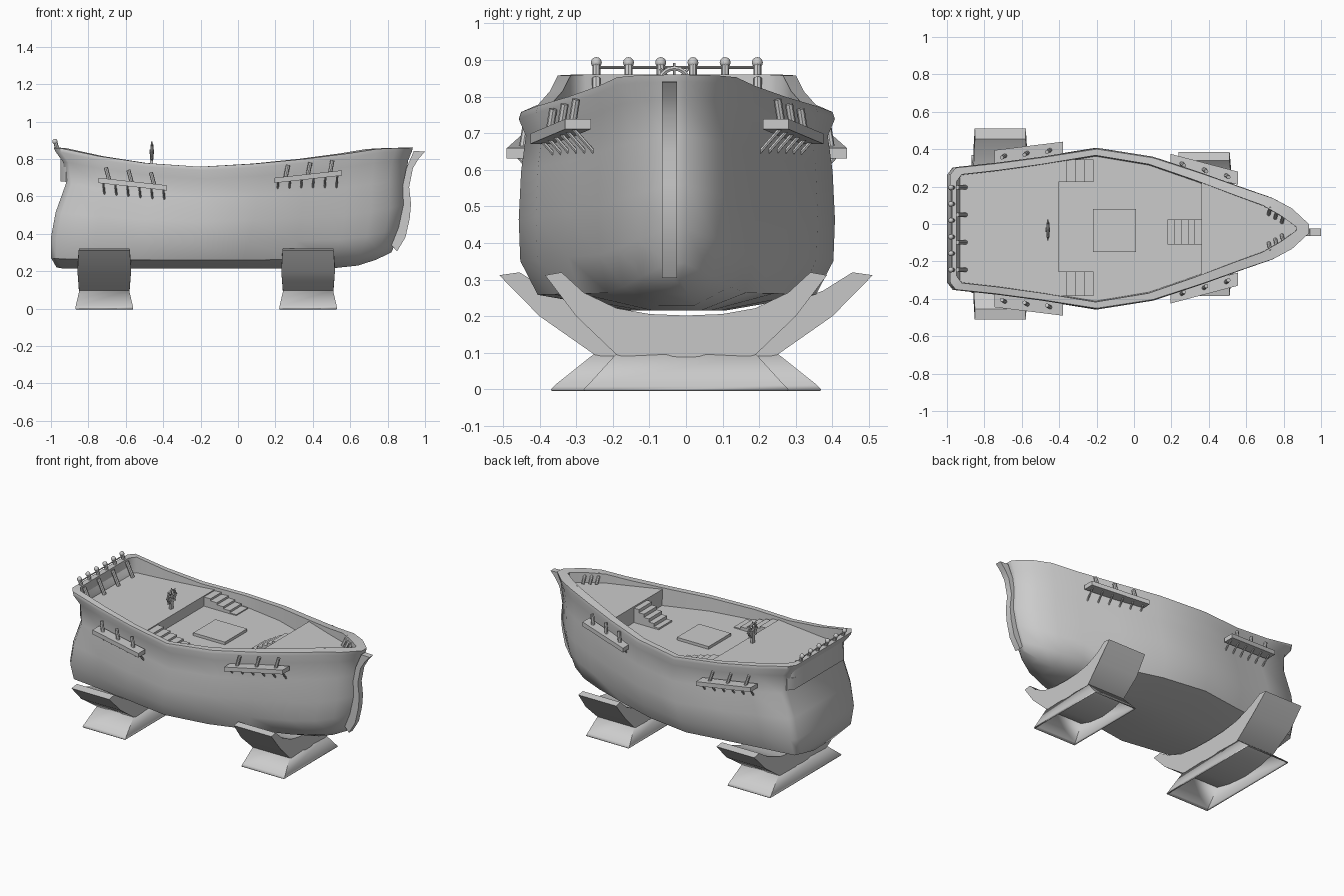
import bpy, bmesh, math
from mathutils import Vector

if "Cube" in bpy.data.objects:
    bpy.data.objects.remove(bpy.data.objects["Cube"])

C = -0.025  # hull centreline in y


def make(name, verts, faces, angle=40):
    me = bpy.data.meshes.new(name)
    me.from_pydata([tuple(v) for v in verts], [], faces)
    bm = bmesh.new()
    bm.from_mesh(me)
    bmesh.ops.recalc_face_normals(bm, faces=bm.faces)
    bm.to_mesh(me)
    bm.free()
    ob = bpy.data.objects.new(name, me)
    bpy.context.collection.objects.link(ob)
    bpy.ops.object.select_all(action='DESELECT')
    ob.select_set(True)
    bpy.context.view_layer.objects.active = ob
    bpy.ops.object.shade_smooth_by_angle(angle=math.radians(angle))
    return ob


def loft(name, rings, angle=40, cap=True, closed=False):
    n = len(rings[0])
    verts = [v for r in rings for v in r]
    faces = []
    last = len(rings) if closed else len(rings) - 1
    for k in range(last):
        a, b = k * n, (k + 1) % len(rings) * n
        faces += [(a + i, a + (i + 1) % n, b + (i + 1) % n, b + i) for i in range(n)]
    if cap and not closed:
        faces += [tuple(range(n)), tuple(range(len(verts) - n, len(verts)))]
    return make(name, verts, faces, angle)


def rod(name, p, q, r, sides=8):
    p, q = Vector(p), Vector(q)
    d = (q - p).normalized()
    u = d.orthogonal().normalized()
    w = d.cross(u)
    ring = [(u * math.cos(2 * math.pi * i / sides) + w * math.sin(2 * math.pi * i / sides)) * r
            for i in range(sides)]
    return loft(name, [[p + o for o in ring], [q + o for o in ring]])


def beam(name, p, q, wy, h):
    p, q = Vector(p), Vector(q)
    offs = [Vector((0, a * wy / 2, b * h / 2)) for a, b in ((-1, -1), (1, -1), (1, 1), (-1, 1))]
    return loft(name, [[p + o for o in offs], [q + o for o in offs]])


def box(name, x0, x1, y0, y1, z0, z1):
    return beam(name, (x0, (y0 + y1) / 2, (z0 + z1) / 2), (x1, (y0 + y1) / 2, (z0 + z1) / 2),
                y1 - y0, z1 - z0)


# Hull stations: position along hull, half width, sheer height, keel height
ST = [(0, .29, .86, .22), (.016, .33, .858, .215), (.124, .352, .815, .215),
      (.254, .385, .778, .215), (.409, .432, .758, .215), (.565, .385, .775, .215),
      (.70, .30, .80, .215), (.824, .215, .83, .215), (.90, .165, .853, .23),
      (.953, .11, .858, .26), (1, .025, .86, .30)]
# Hull levels: height fraction, width factor, stern x, bow x
LV = [(0, .3, -.97, .82), (.08, .88, -1, .84), (.25, .99, -1, .875), (.46, 1, -.975, .90),
      (.70, .985, -.92, .895), (.88, .955, -.935, .91), (.965, 1, -.975, .93), (1, .985, -.985, .935)]
DECK = .69


def ring(fn):
    pts = [fn(*s) for s in ST]
    return [(x, C + w, z) for x, w, z in pts] + [(x, C - w, z) for x, w, z in reversed(pts)]


def inner(u):
    return -.95 + u * (.87 + .95)


rings = [ring(lambda u, w, zt, zb: (xs + u * (xb - xs), w * f, zb + t * (zt - zb))) for t, f, xs, xb in LV]
rings.append(ring(lambda u, w, zt, zb: (inner(u), max(w - .04, .008), zt)))
rings.append(ring(lambda u, w, zt, zb: (inner(u), max(w - .045, .007), DECK)))
n, m = len(ST) * 2, len(ST)
verts = [v for r in rings for v in r]
faces = []
for k in range(len(rings) - 1):
    a, b = k * n, (k + 1) * n
    faces += [(a + i, a + (i + 1) % n, b + (i + 1) % n, b + i) for i in range(n)]
for base in (0, len(verts) - n):  # bottom and main deck
    faces += [(base + i, base + i + 1, base + n - 2 - i, base + n - 1 - i) for i in range(m - 1)]
make("hull", verts, faces, 50)


# Raised decks trimmed to the inner outline
def half(x):
    for s, t in zip(ST, ST[1:]):
        if inner(s[0]) <= x <= inner(t[0]) + 1e-6:
            k = (x - inner(s[0])) / (inner(t[0]) - inner(s[0]))
            return max(s[1] + k * (t[1] - s[1]) - .036, .008)
    return .01


def deck(name, x0, x1, z):
    xs = [x0] + [inner(s[0]) for s in ST if x0 < inner(s[0]) < x1] + [x1]
    out = [(x, C + half(x)) for x in xs] + [(x, C - half(x)) for x in reversed(xs)]
    loft(name, [[(x, y, DECK - .01) for x, y in out], [(x, y, z) for x, y in out]])


deck("aft_deck", -.95, -.405, .757)
deck("fore_deck", .36, .868, .795)
box("hatch", -.22, .01, -.15, .08, DECK - .005, .708)


# Stairs
def stairs(name, x0, x1, y0, y1, ztop, steps=5):
    d = (x1 - x0) / steps
    for i in range(steps):
        z = ztop - (i + .5) * (ztop - DECK) / steps
        a, b = sorted((x0 + i * d, x0 + (i + 1) * d))
        box(f"{name}_{i}", a, b, y0, y1, DECK - .005, z)


stairs("left_stair", -.405, -.17, .225, .345, .757)
stairs("right_stair", -.405, -.17, -.385, -.255, .757)
stairs("bow_stair", .36, .18, -.11, .025, .795)

# Steering wheel
wx, wy, wz, R = -.46, -.032, .837, .04
wheel = [[(wx + .007 * math.cos(b), wy + (R + .007 * math.sin(b)) * math.cos(a),
           wz + (R + .007 * math.sin(b)) * math.sin(a))
          for b in [j * math.pi / 3 for j in range(6)]] for a in [i * math.pi / 10 for i in range(20)]]
loft("wheel_rim", wheel, closed=True)
for i in range(4):
    a = i * math.pi / 4
    dy, dz = .055 * math.cos(a), .055 * math.sin(a)
    rod(f"wheel_spoke_{i}", (wx, wy - dy, wz - dz), (wx, wy + dy, wz + dz), .004, 6)
rod("wheel_hub", (wx - .012, wy, wz), (wx + .012, wy, wz), .012)
box("wheel_stand", wx - .01, wx + .006, wy - .012, wy + .012, .75, .83)

# Stern railing
for i in range(6):
    y = -.245 + i * .088
    rod(f"rail_post_{i}", (-.965, y, .85), (-.977, y, .89), .011)
    bpy.ops.mesh.primitive_uv_sphere_add(segments=10, ring_count=6, radius=.015, location=(-.979, y, .893))
    bpy.context.object.name = f"rail_ball_{i}"
    bpy.ops.object.shade_smooth()
rod("rail_bar", (-.973, -.245, .88), (-.973, .195, .88), .004, 6)

# Inner bulwark posts at stern and bow
for i in range(4):
    y = -.245 + i * .147
    rod(f"stern_post_{i}", (-.945, y, .85), (-.90, y, .757), .012)
for s in (-1, 1):
    for i in range(3):
        x = .72 + i * .035
        y = half(x)
        rod(f"bow_post_{s}_{i}", (x + .01, C + s * (y + .01), .85), (x, C + s * (y - .035), .795), .01)

# Rigging shelves: board, pins above, chain rods below
for s in (-1, 1):
    for tag, p, q in (("aft", (-.745, .385, .685), (-.38, .43, .645)),
                      ("fore", (.195, .365, .685), (.555, .27, .725))):
        p, q = Vector(p), Vector(q)
        p.y, q.y = C + s * p.y, C + s * q.y
        beam(f"{tag}_shelf_{s}", p, q, .07, .028)
        lean = -.02 if tag == "aft" else .015
        for i in range(3):
            c = p.lerp(q, .16 + i * .33)
            rod(f"{tag}_pin_{s}_{i}", c, c + Vector((lean, -s * .012, .075)), .011)
        for i in range(6):
            c = p.lerp(q, .06 + i * .176) + Vector((0, s * .025, .01))
            rod(f"{tag}_chain_{s}_{i}", c, c + Vector((-lean * .5, -s * .075, -.085)), .0055, 6)

# Stem post at the bow
outer = [(.85, .305), (.895, .38), (.918, .48), (.925, .56), (.915, .65), (.935, .75), (.965, .80), (1, .84)]
back = [(.94, .842), (.90, .75), (.87, .6), (.86, .45), (.82, .34)]
loft("stem_post", [[(x, y, z) for x, z in outer + back] for y in (-.07 + .005, -.03 + .005)])


# Stands: curved cradle over a flared open skirt
def stand(name, x, cradle, waist, foot):
    under = [(0, .06), (waist * .55, .072), (waist, .095)]
    right = under + cradle
    prof = right + [(-y, z) for y, z in reversed(right[:-1]) if y > 0]
    prof = right[1:] + [(-y, z) for y, z in reversed(right[1:-1])] + [right[0]]
    loft(name + "_cradle", [[(x + dx * (1 + .08 * math.sin(math.pi * min(max((z - .08) / .26, 0), 1))), y, z)
                             for y, z in prof] for dx in (-.133, .133)], 35)
    rect = lambda a, b, z: [(x - a, -b, z), (x + a, -b, z), (x + a, b, z), (x - a, b, z)]
    sk = loft(name + "_skirt", [rect(.155, foot, .0), rect(.153, foot - .012, .012), rect(.133, waist, .098)],
              30, cap=False)
    sk.modifiers.new("thick", 'SOLIDIFY').thickness = .006


stand("aft_stand", -.715, [(.40, .2), (.51, .312), (.455, .32), (.375, .27), (.25, .222), (.13, .206), (0, .202)], .25, .37)
stand("fore_stand", .375, [(.30, .2), (.385, .312), (.34, .32), (.28, .265), (.19, .222), (.10, .206), (0, .202)], .19, .28)
